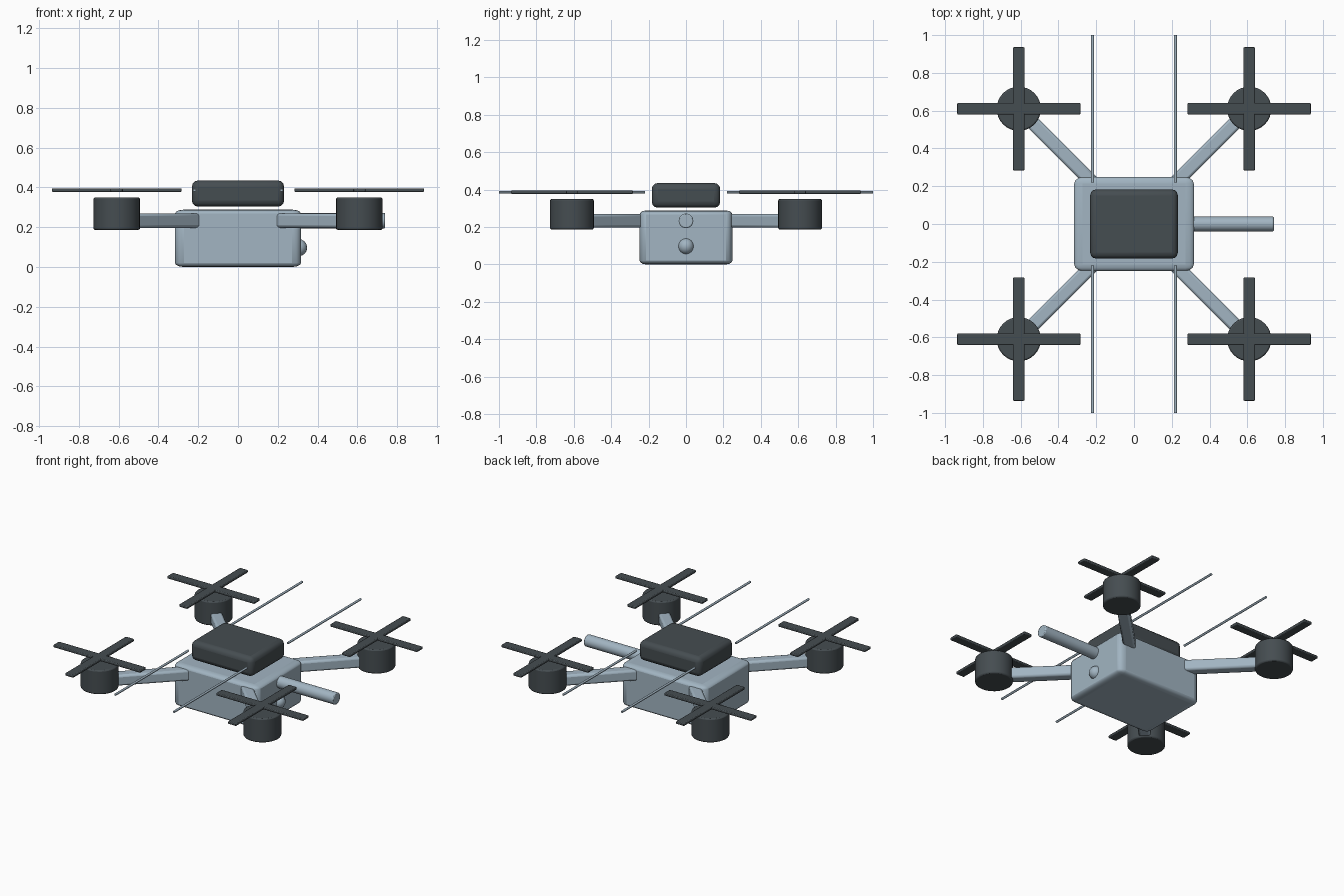
import bpy, math

if "Cube" in bpy.data.objects:
    bpy.data.objects.remove(bpy.data.objects["Cube"])


def material(name, color):
    m = bpy.data.materials.new(name)
    m.diffuse_color = (*color, 1)
    m.use_nodes = True
    m.node_tree.nodes["Principled BSDF"].inputs["Base Color"].default_value = m.diffuse_color
    return m


SHELL = material("pale blue grey", (0.36, 0.46, 0.54))
DARK = material("charcoal", (0.060, 0.074, 0.082))


def finish(ob, name, mat, bevel, segments):
    ob.name = name
    ob.data.materials.append(mat)
    if bevel:
        m = ob.modifiers.new("rounded edges", 'BEVEL')
        m.width, m.segments = bevel, segments
        m.limit_method = 'ANGLE'
    bpy.ops.object.shade_smooth_by_angle(angle=math.radians(30))
    return ob


def box(name, loc, size, mat, bevel=0.0, segments=3, turn=0.0, apply=True):
    bpy.ops.mesh.primitive_cube_add(size=1, location=loc, rotation=(0, 0, turn))
    ob = bpy.context.object
    ob.scale = size
    if apply:
        bpy.ops.object.transform_apply(location=False, rotation=False, scale=True)
    return finish(ob, name, mat, bevel, segments)


def rod(name, loc, radius, length, mat, bevel=0.0, rot=(0, 0, 0), sides=32):
    bpy.ops.mesh.primitive_cylinder_add(vertices=sides, radius=radius, depth=length,
                                        location=loc, rotation=rot)
    return finish(bpy.context.object, name, mat, bevel, 2)


# Body (its rounding stretches with its proportions) and battery pack
box("body", (0, 0, 0.144), (0.634, 0.496, 0.288), SHELL, 0.07, 3, apply=False)
box("battery_pack", (0, 0, 0.369), (0.464, 0.366, 0.132), DARK, 0.032)

# Side boom and camera lens
rod("boom", (0.49, 0, 0.233), 0.039, 0.50, SHELL, 0.006, (0, math.pi / 2, 0))
bpy.ops.mesh.primitive_uv_sphere_add(segments=16, ring_count=8, radius=0.043,
                                     location=(0.305, 0, 0.097))
finish(bpy.context.object, "camera_lens", SHELL, 0, 1)

# Four arms, each with a motor and crossed propeller blades
HUB = 0.61
for sx in (-1, 1):
    for sy in (-1, 1):
        x, y = sx * HUB, sy * HUB
        box("arm", (sx * 0.38, sy * 0.38, 0.233), (0.55, 0.074, 0.074), SHELL, 0.014, 2,
            math.atan2(sy, sx))
        rod("motor", (x, y, 0.268), 0.117, 0.163, DARK, 0.008)
        for turn in (0, math.pi / 2):
            box("propeller_blade", (x, y, 0.386), (0.652, 0.061, 0.018), DARK, 0.005, 2, turn)
        # Thin antenna on each side, front and back
        rod("antenna", (sx * 0.219, sy * 0.61, 0.386), 0.0075, 0.78, SHELL, 0,
            (math.pi / 2, 0, 0), 12)
